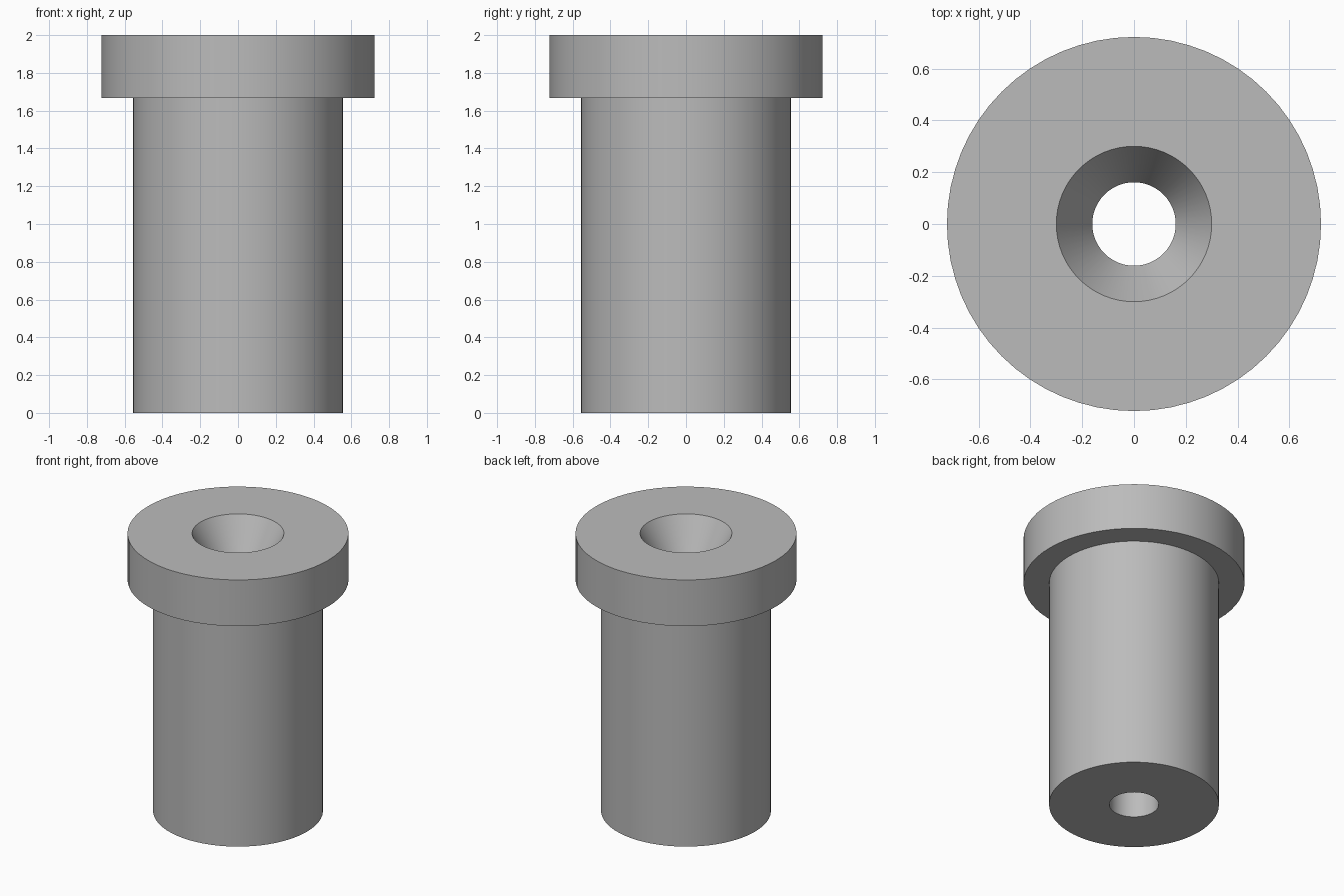
import bpy
import math

cube = bpy.data.objects.get("Cube")
if cube:
    bpy.data.objects.remove(cube, do_unlink=True)

SEGMENTS = 64

# Plain grey metal
steel = bpy.data.materials.new("grey_metal")
steel.use_nodes = True
grey = (0.5, 0.5, 0.5, 1)
steel.diffuse_color = grey
steel.node_tree.nodes["Principled BSDF"].inputs["Base Color"].default_value = grey


def lathe(name, profile):
    """Spin a closed (radius, height) profile around the z axis."""
    count = len(profile)
    verts, faces = [], []
    for s in range(SEGMENTS):
        a = math.tau * s / SEGMENTS
        verts += [(r * math.cos(a), r * math.sin(a), z) for r, z in profile]
        here, there = s * count, (s + 1) % SEGMENTS * count
        for i in range(count):
            j = (i + 1) % count
            faces.append((here + i, there + i, there + j, here + j))
    mesh = bpy.data.meshes.new(name)
    mesh.from_pydata(verts, [], faces)
    mesh.materials.append(steel)
    obj = bpy.data.objects.new(name, mesh)
    bpy.context.collection.objects.link(obj)
    bpy.ops.object.select_all(action="DESELECT")
    obj.select_set(True)
    bpy.context.view_layer.objects.active = obj
    bpy.ops.object.shade_smooth_by_angle(angle=math.radians(25))
    return obj


body, head, bore, mouth = 0.555, 0.722, 0.161, 0.3
shoulder, top = 1.667, 2.0
funnel_depth = (mouth - bore) / math.tan(math.radians(30))

# Flanged sleeve with a through bore and a countersunk mouth
lathe("flanged_bushing", [
    (bore, 0), (body, 0), (body, shoulder), (head, shoulder),
    (head, top), (mouth, top), (bore, top - funnel_depth),
])
